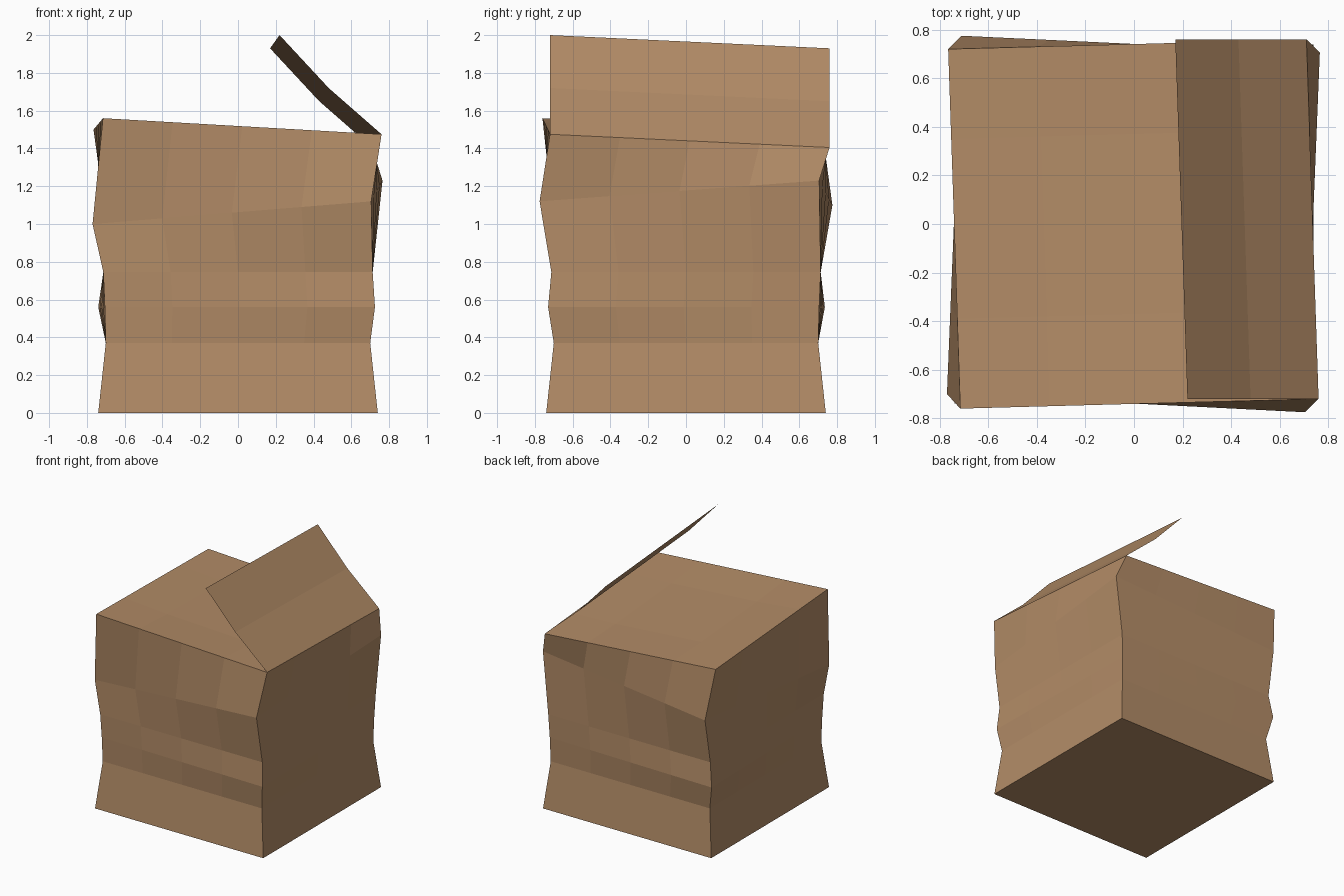
import bpy, bmesh
from mathutils import Vector

cube = bpy.data.objects.get("Cube")
if cube:
    bpy.data.objects.remove(cube)

card = bpy.data.materials.new("cardboard_brown")
card.use_nodes = True
colour = (0.45, 0.262, 0.135, 1)
card.diffuse_color = colour
bsdf = next(n for n in card.node_tree.nodes if n.type == 'BSDF_PRINCIPLED')
bsdf.inputs["Base Color"].default_value = colour
bsdf.inputs["Roughness"].default_value = 0.9

COLS = 4  # panels along each side


def finish(bm, name):
    mesh = bpy.data.meshes.new(name)
    bm.to_mesh(mesh)
    bm.free()
    mesh.materials.append(card)
    obj = bpy.data.objects.new(name, mesh)
    bpy.context.collection.objects.link(obj)
    return obj


def square(size, z):
    return [Vector((sx * size, sy * size, z))
            for sx, sy in ((-1, -1), (1, -1), (1, 1), (-1, 1))]


# Creases of the crumpled box, corners in order:
# front -x, front +x, back +x, back -x
bulge = [Vector(p) for p in ((-0.705, -0.705, 0.56), (0.725, -0.73, 0.56),
                             (0.705, 0.705, 0.56), (-0.74, 0.735, 0.56))]
twist = [Vector(p) for p in ((-0.77, -0.70, 1.0), (0.705, -0.775, 1.12),
                             (0.765, 0.705, 1.23), (-0.71, 0.775, 1.10))]
rim = [Vector(p) for p in ((-0.715, -0.76, 1.56), (0.76, -0.72, 1.475),
                           (0.71, 0.76, 1.405), (-0.765, 0.72, 1.50))]
levels = [square(0.74, 0), square(0.70, 0.37), bulge,
          square(0.713, 0.745), twist, rim]

# Box walls
bm = bmesh.new()
rings = []
for corners in levels:
    ring = []
    for i in range(4):
        a, b = corners[i], corners[(i + 1) % 4]
        ring += [bm.verts.new(a.lerp(b, k / COLS)) for k in range(COLS)]
    rings.append(ring)
count = 4 * COLS
for low, high in zip(rings, rings[1:]):
    for i in range(count):
        j = (i + 1) % count
        bm.faces.new((low[i], low[j], high[j], high[i]))

# Flat base
bm.faces.new(list(reversed(rings[0])))

# Slightly dented top, as a grid that shares the rim vertices
top = rings[-1]


def top_vert(u, v):
    if v == 0:
        return top[u]
    if u == COLS:
        return top[COLS + v]
    if v == COLS:
        return top[3 * COLS - u]
    if u == 0:
        return top[(4 * COLS - v) % count]
    front = rim[0].lerp(rim[1], u / COLS)
    back = rim[3].lerp(rim[2], u / COLS)
    point = front.lerp(back, v / COLS)
    point.z -= 0.012
    return bm.verts.new(point)


grid = [[top_vert(u, v) for u in range(COLS + 1)] for v in range(COLS + 1)]
for v in range(COLS):
    for u in range(COLS):
        bm.faces.new((grid[v][u], grid[v][u + 1],
                      grid[v + 1][u + 1], grid[v + 1][u]))
bmesh.ops.recalc_face_normals(bm, faces=bm.faces)
finish(bm, "box_body")

# Open lid flap, one creased sheet hinged on the +x rim
bm = bmesh.new()
steps = [Vector((0, 0, 0)), Vector((-0.28, 0, 0.245)), Vector((-0.54, 0, 0.525))]
rows = [[bm.verts.new(c + s) for c in (rim[1], rim[2])] for s in steps]
for low, high in zip(rows, rows[1:]):
    bm.faces.new((low[0], low[1], high[1], high[0]))
finish(bm, "lid_flap")
